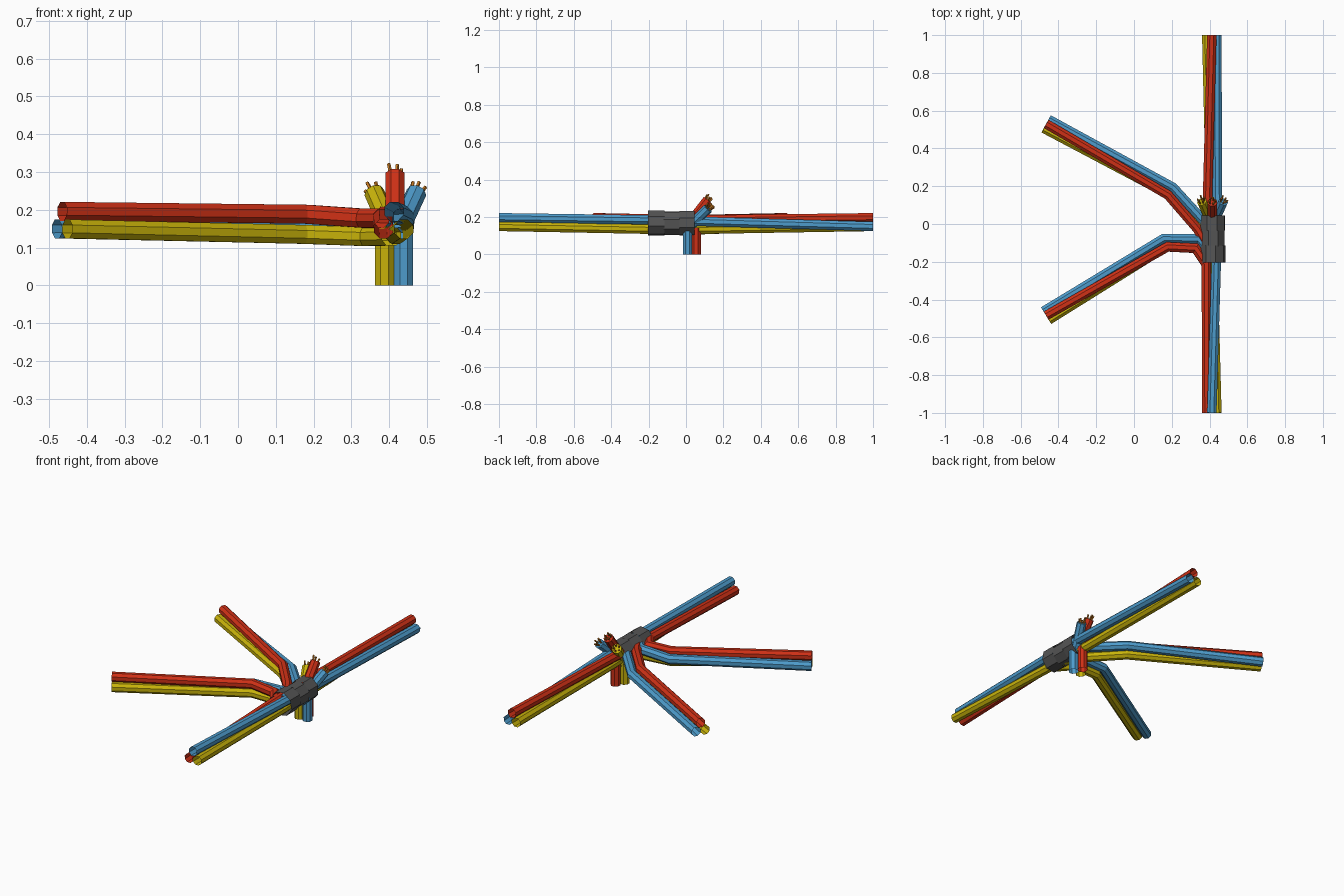
import bpy, bmesh, math, random
from mathutils import Vector

if "Cube" in bpy.data.objects:
    bpy.data.objects.remove(bpy.data.objects["Cube"])

random.seed(4)


def material(name, rgb):
    m = bpy.data.materials.new(name)
    m.diffuse_color = (*rgb, 1)
    m.use_nodes = True
    m.node_tree.nodes["Principled BSDF"].inputs["Base Color"].default_value = m.diffuse_color
    return m


RED = material("red insulation", (0.62, 0.03, 0.008))
BLUE = material("blue insulation", (0.075, 0.33, 0.60))
YELLOW = material("yellow insulation", (0.58, 0.45, 0.003))
GREY = material("grey sleeve", (0.09, 0.09, 0.09))
COPPER = material("copper", (0.60, 0.20, 0.015))
WIRES = (("red", RED, 90), ("blue", BLUE, -30), ("yellow", YELLOW, 210))
R = 0.027


def tube(name, points, radius, mat, sides=8, cap=False, turn=0.5):
    """Flat-sided tube along a path, with mitred bends."""
    pts = [Vector(p) for p in points]
    dirs = [(b - a).normalized() for a, b in zip(pts, pts[1:])]
    up = Vector((0, 0, 1)) if abs(dirs[0].z) < 0.9 else Vector((0, 1, 0))
    u = dirs[0].cross(up).normalized()
    v = dirs[0].cross(u)
    ring = []
    for k in range(sides):
        a = 2 * math.pi * (k + turn) / sides
        ring.append(pts[0] + radius * (u * math.cos(a) + v * math.sin(a)))
    bm = bmesh.new()
    rows = [[bm.verts.new(p) for p in ring]]
    for i, d in enumerate(dirs):
        n = d if i == len(dirs) - 1 else (d + dirs[i + 1]).normalized()
        ring = [p + d * ((pts[i + 1] - p).dot(n) / d.dot(n)) for p in ring]
        rows.append([bm.verts.new(p) for p in ring])
    for a, b in zip(rows, rows[1:]):
        for k in range(sides):
            j = (k + 1) % sides
            bm.faces.new((a[k], a[j], b[j], b[k]))
    if cap:
        bm.faces.new(rows[0])
        bm.faces.new(rows[-1])
    bmesh.ops.recalc_face_normals(bm, faces=bm.faces)
    me = bpy.data.meshes.new(name)
    bm.to_mesh(me)
    bm.free()
    me.materials.append(mat)
    ob = bpy.data.objects.new(name, me)
    bpy.context.collection.objects.link(ob)
    return ob


def bundle(name, path, twists):
    """Three twisted wires around a centre path."""
    c = [Vector(p) for p in path]
    for colour, mat, base in WIRES:
        pts = []
        for i, p in enumerate(c):
            d = c[min(i + 1, len(c) - 1)] - c[max(i - 1, 0)]
            left = Vector((-d.y, d.x, 0)).normalized()
            a = math.radians(base + twists[i])
            pts.append(p + 0.031 * (left * math.cos(a) + Vector((0, 0, math.sin(a)))))
        tube(f"{name}_{colour}_wire", pts, R, mat)


# Main cable and the two side branches
bundle("main", [(0.412, 1, 0.165), (0.412, 0.1, 0.165), (0.412, -0.2, 0.165),
                (0.412, -1, 0.165)], (0, 50, 70, 120))
bundle("back_branch", [(-0.465, 0.53, 0.165), (0.19, 0.168, 0.163),
                       (0.355, -0.01, 0.16), (0.41, -0.1, 0.162)], (0, 35, 55, 60))
bundle("front_branch", [(-0.465, -0.485, 0.165), (0.17, -0.105, 0.163),
                        (0.335, -0.105, 0.16), (0.40, -0.19, 0.162)], (0, 35, 55, 60))

# Sleeve of three overlapping wrapped bands
for i, (y0, y1, r, t) in enumerate(((-0.203, -0.115, 0.069, 0.3),
                                    (-0.12, -0.03, 0.066, 0.6),
                                    (-0.035, 0.045, 0.069, 0.45))):
    tube(f"sleeve_band_{i + 1}", [(0.416, y0, 0.167), (0.416, y1, 0.167)], r, GREY, turn=t)

# Wires dropping to the floor
for colour, mat, x, y in (("red", RED, 0.412, 0.054), ("blue", BLUE, 0.438, 0.008),
                          ("yellow", YELLOW, 0.387, 0.008)):
    tube(f"drop_{colour}_wire", [(x, y, 0), (x, y, 0.14)], R, mat)

# Cut wires sticking up, with bare copper strands
for colour, mat, a, b in (
        ("red", RED, (0.415, 0.02, 0.17), (0.415, 0.115, 0.292)),
        ("blue", BLUE, (0.428, 0.02, 0.15), (0.472, 0.118, 0.246)),
        ("yellow", YELLOW, (0.402, 0.02, 0.15), (0.36, 0.118, 0.246))):
    tube(f"cut_{colour}_wire", [a, b], R, mat, cap=True)
    a, b = Vector(a), Vector(b)
    d = (b - a).normalized()
    u = d.cross(Vector((0, 0, 1))).normalized()
    v = d.cross(u)
    for k in range(5):
        t = 2 * math.pi * k / 5
        out = u * math.cos(t) + v * math.sin(t)
        s = b + out * 0.012 - d * 0.01
        e = b + out * random.uniform(0.016, 0.021) + d * random.uniform(0.018, 0.03)
        tube(f"{colour}_copper_strand_{k + 1}", [s, e], 0.005, COPPER, sides=5, cap=True)
